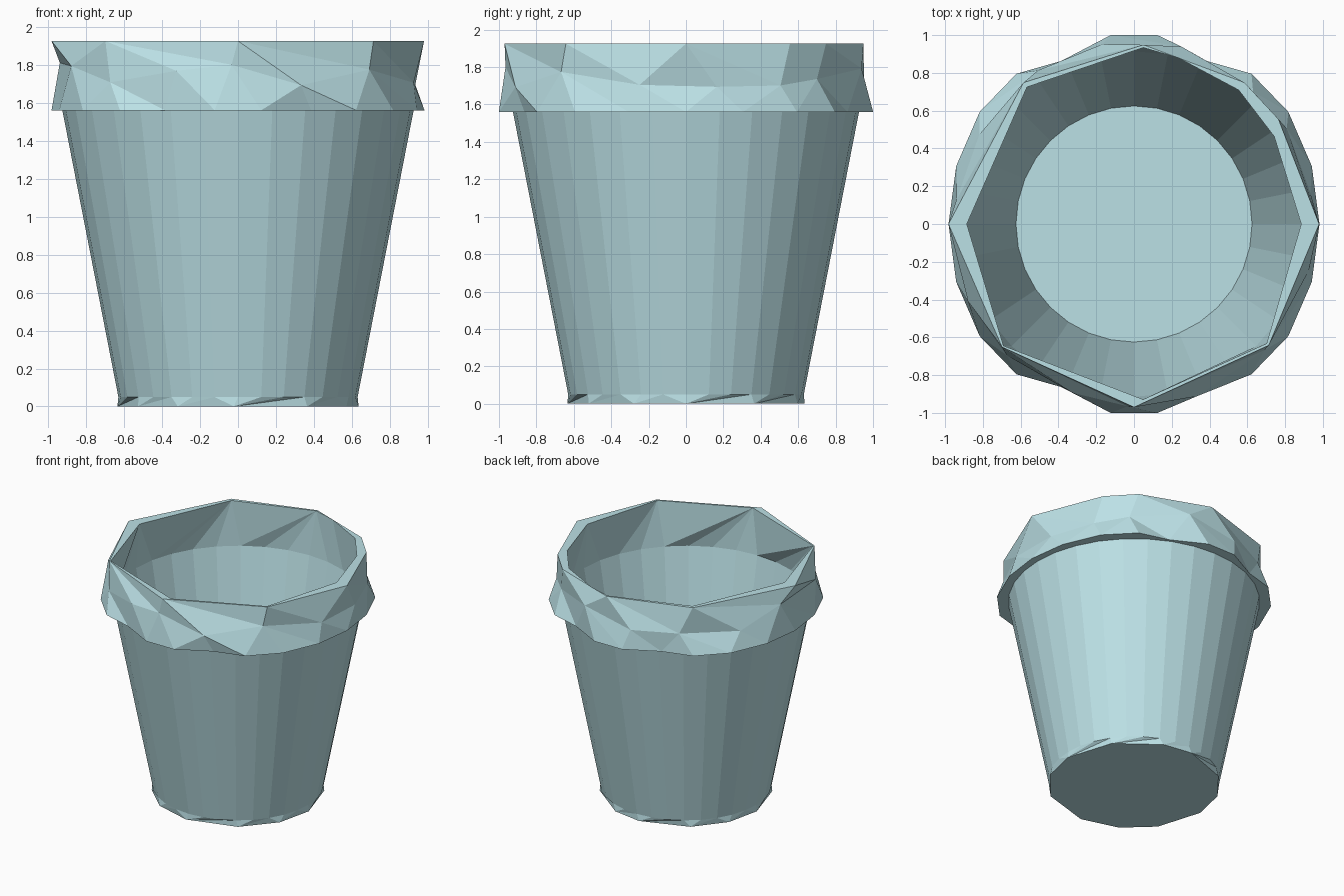
import bpy, bmesh, math, random

if "Cube" in bpy.data.objects:
    bpy.data.objects.remove(bpy.data.objects["Cube"])

random.seed(4)
SEG = 32

mat = bpy.data.materials.new("teal_clay")
mat.diffuse_color = (0.50, 0.75, 0.79, 1)
mat.use_nodes = True
mat.node_tree.nodes["Principled BSDF"].inputs["Base Color"].default_value = mat.diffuse_color


def circle(r, n=SEG):
    return [(i * 360 / n, r) for i in range(n)]


def add_ring(bm, pts, z):
    """pts: (angle in degrees, radius) or (angle, radius, z), ascending from angle 0."""
    out = []
    for p in pts:
        a = math.radians(p[0])
        h = p[2] if len(p) > 2 else z
        out.append((p[0], bm.verts.new((p[1] * math.cos(a), p[1] * math.sin(a), h))))
    return out


def zip_rings(bm, lo, hi, flip=False):
    """Triangulated skin between two rings with different point counts."""
    i = j = 0
    n, m = len(lo), len(hi)
    while i < n or j < m:
        next_lo = lo[i + 1][0] if i + 1 < n else 360 + lo[0][0]
        next_hi = hi[j + 1][0] if j + 1 < m else 360 + hi[0][0]
        if j >= m or (i < n and next_lo <= next_hi):
            tri = [lo[i % n][1], lo[(i + 1) % n][1], hi[j % m][1]]
            i += 1
        else:
            tri = [lo[i % n][1], hi[(j + 1) % m][1], hi[j % m][1]]
            j += 1
        bm.faces.new(tri[::-1] if flip else tri)


def finish(bm, name):
    me = bpy.data.meshes.new(name)
    bm.to_mesh(me)
    bm.free()
    me.materials.append(mat)
    ob = bpy.data.objects.new(name, me)
    bpy.context.collection.objects.link(ob)
    return ob


# Tapered body: outer and inner wall, thin floor
bm = bmesh.new()
outer_low = add_ring(bm, circle(0.63), 0.05)
outer_high = add_ring(bm, circle(0.925), 1.56)
inner_low = add_ring(bm, circle(0.625), 0.056)
inner_high = add_ring(bm, circle(0.915), 1.56)
zip_rings(bm, outer_low, outer_high)
zip_rings(bm, inner_low, inner_high, flip=True)
bm.faces.new([v for _, v in inner_low])
finish(bm, "pot_body")

# Faceted foot under the body
bm = bmesh.new()
foot_angles = [0, 35, 70, 92, 128, 155, 180, 214, 240, 268, 305, 334]
foot = add_ring(bm, [(a, 0.635) for a in foot_angles], 0)
top = add_ring(bm, circle(0.63), 0.05)
zip_rings(bm, foot, top)
bm.faces.new([v for _, v in reversed(foot)])
finish(bm, "pot_foot")

# Crumpled, faceted rim
quarter = [(0, 0.982), (18, 0.99), (36, 1.01), (52, 1.01), (66, 0.945), (83, 1.008)]
half = quarter + [(180 - a, r) for a, r in reversed(quarter)]
lip_low = half + [(360 - a, r) for a, r in reversed(half[1:-1])]
creases = [(a, random.uniform(0.94, 0.975), random.uniform(1.68, 1.82))
           for a in (10, 32, 48, 75, 100, 122, 150, 172, 205, 226, 250, 268, 290, 316, 345)]
lip_top = [(0, 0.98), (36, 0.945), (52, 0.95), (87, 0.95), (128, 0.95),
           (180, 0.982), (223, 0.955), (270, 0.97), (318, 0.96)]
mouth = [(0, 0.885), (32, 0.875), (52, 0.9), (75, 0.91), (87, 0.935), (128, 0.92),
         (180, 0.885), (223, 0.945), (273, 0.93), (318, 0.945)]

bm = bmesh.new()
under = add_ring(bm, circle(0.92), 1.56)
low = add_ring(bm, lip_low, 1.56)
mid = add_ring(bm, creases, 1.75)
high = add_ring(bm, lip_top, 1.925)
inside = add_ring(bm, mouth, 1.925)
inner = add_ring(bm, circle(0.915), 1.56)
zip_rings(bm, under, low)
zip_rings(bm, low, mid)
zip_rings(bm, mid, high)
zip_rings(bm, high, inside)
zip_rings(bm, inside, inner)
finish(bm, "pot_rim")
